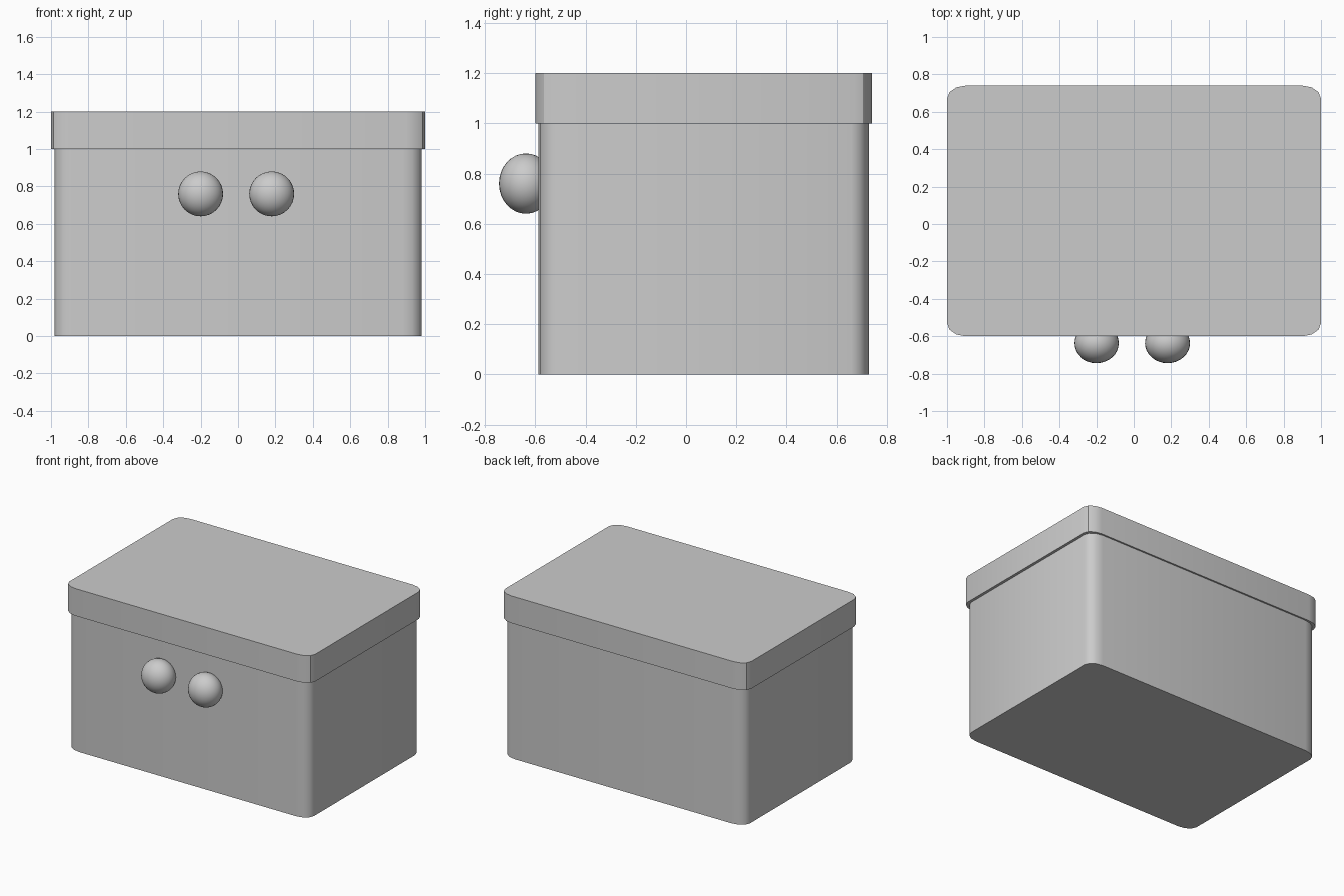
import bpy, bmesh, math

if "Cube" in bpy.data.objects:
    bpy.data.objects.remove(bpy.data.objects["Cube"])

Y_MID = 0.07


def rounded_box(name, hx, hy, rx, ry, z0, z1, smooth_angle, segments=3):
    """Extruded rectangle with elliptical rounded corners."""
    bm = bmesh.new()
    verts = []
    for k, (sx, sy) in enumerate([(1, 1), (-1, 1), (-1, -1), (1, -1)]):
        for i in range(segments + 1):
            a = math.pi / 2 * (k + i / segments)
            verts.append(bm.verts.new((sx * (hx - rx) + rx * math.cos(a),
                                       Y_MID + sy * (hy - ry) + ry * math.sin(a), z0)))
    base = bm.faces.new(verts)
    ext = bmesh.ops.extrude_face_region(bm, geom=[base], use_keep_orig=True)
    top = [g for g in ext["geom"] if isinstance(g, bmesh.types.BMVert)]
    bmesh.ops.translate(bm, verts=top, vec=(0, 0, z1 - z0))
    bmesh.ops.recalc_face_normals(bm, faces=bm.faces[:])
    mesh = bpy.data.meshes.new(name)
    bm.to_mesh(mesh)
    bm.free()
    obj = bpy.data.objects.new(name, mesh)
    bpy.context.collection.objects.link(obj)
    bpy.ops.object.select_all(action='DESELECT')
    obj.select_set(True)
    bpy.context.view_layer.objects.active = obj
    bpy.ops.object.shade_smooth_by_angle(angle=math.radians(smooth_angle))
    return obj


# Box body and slightly larger lid
rounded_box("box_body", 0.98, 0.658, 0.10, 0.07, 0.0, 1.0, 50)
rounded_box("box_lid", 1.0, 0.67, 0.10, 0.07, 1.0, 1.2, 30)

# Two round knobs set into the front
for side, x in (("left", -0.20), ("right", 0.18)):
    bpy.ops.mesh.primitive_uv_sphere_add(segments=32, ring_count=16, radius=1,
                                         location=(x, -0.637, 0.76))
    knob = bpy.context.object
    knob.name = side + "_knob"
    knob.scale = (0.12, 0.107, 0.12)
    bpy.ops.object.shade_smooth()
